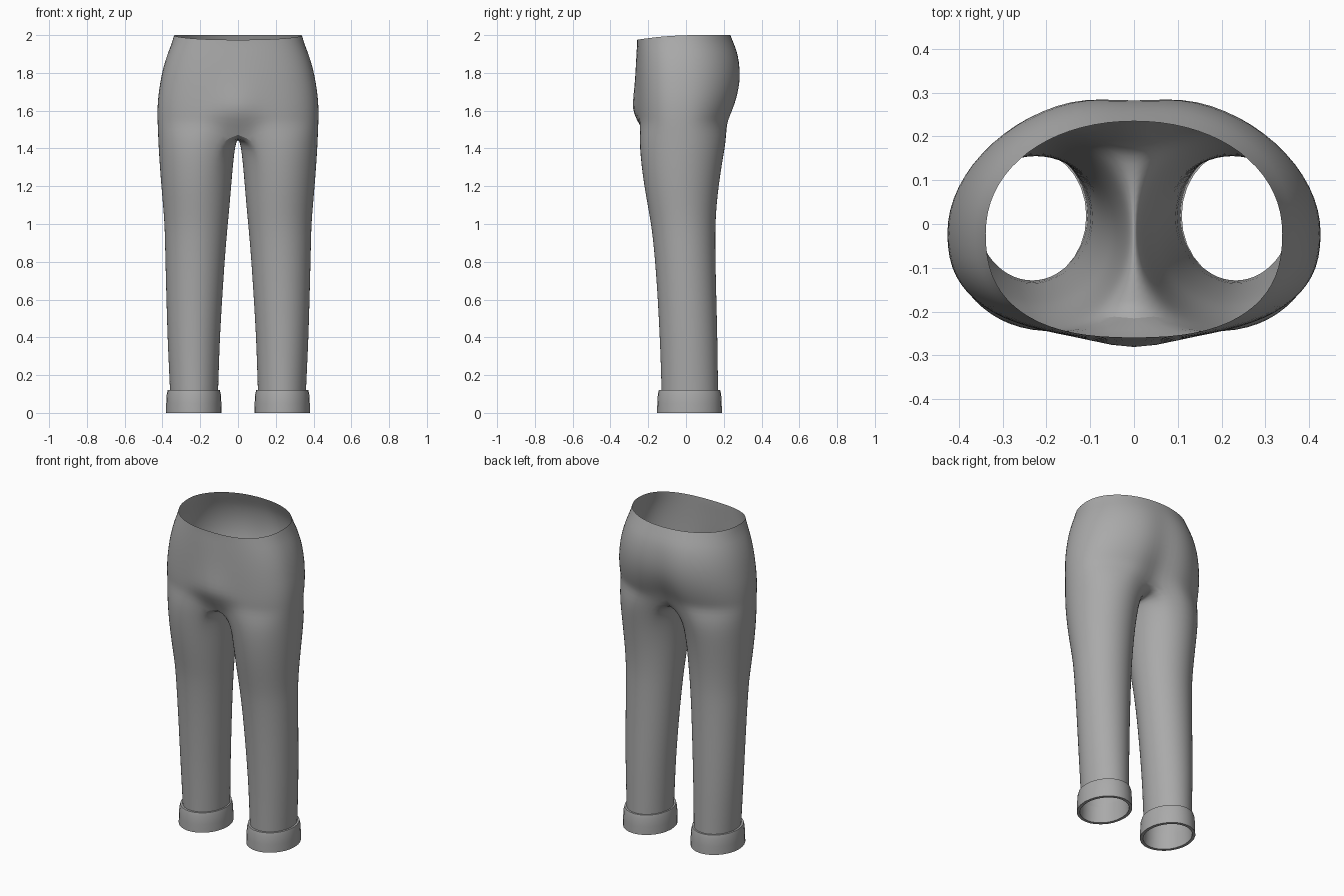
import bpy, math

if "Cube" in bpy.data.objects:
    bpy.data.objects.remove(bpy.data.objects["Cube"])

N = 28        # points around a leg
M = 18        # points 0..M form the outer arc shared with the hips
YC = -0.02    # depth of the widest point of the hips

grey = bpy.data.materials.new("grey_cloth")
grey.diffuse_color = (0.4, 0.4, 0.4, 1)
grey.use_nodes = True
grey.node_tree.nodes["Principled BSDF"].inputs["Base Color"].default_value = grey.diffuse_color


def spow(v, p):
    return math.copysign(abs(v) ** p, v)


def leg_ring(z, xi, xo, yf, yb, grow=0.0):
    """Oval ring; point 0 is front inner, counter-clockwise from above."""
    cx, cy = (xi + xo) / 2, (yf + yb) / 2
    rx, ry = (xo - xi) / 2 + grow, (yb - yf) / 2 + grow
    pts = []
    for i in range(N):
        a = (i - M / 2) * math.tau / N
        pts.append((cx + rx * math.cos(a), cy + ry * math.sin(a), z))
    return pts


def hip_arc(z, xo, yf, yb, bump, cleft, drop_f=0.0, drop_b=0.0):
    """Half ring from front centre around the side to back centre."""
    pts = []
    for i in range(M + 1):
        a = math.pi * (i / M - 0.5)
        c, s = max(0.0, math.cos(a)), math.sin(a)
        p = 0.80 if s < 0 else 0.96
        x = xo * spow(c, p) if 0 < i < M else 0.0
        y = YC + spow(s, p) * ((YC - yf) if s < 0 else (yb - YC))
        fall = math.exp(-(x / 0.085) ** 2)
        y -= fall * (bump if s < 0 else cleft)
        pts.append((x, y, z - fall * (drop_f if s < 0 else drop_b)))
    return pts


def make_object(name, verts, faces):
    mesh = bpy.data.meshes.new(name)
    mesh.from_pydata(verts, [], faces)
    mesh.materials.append(grey)
    ob = bpy.data.objects.new(name, mesh)
    bpy.context.collection.objects.link(ob)
    bpy.context.view_layer.objects.active = ob
    ob.select_set(True)
    bpy.ops.object.shade_smooth_by_angle(angle=math.radians(60))
    ob.select_set(False)
    mir = ob.modifiers.new("mirror", 'MIRROR')
    mir.use_clip = True
    mir.merge_threshold = 0.0005
    return ob


# Hip rows: z, half width, front, back, front bump, back cleft, centre drops
hips = [
    (1.53, .427, -.256, .238, -.050, .070, .070, .045),
    (1.57, .428, -.258, .252, .012, .052, .015, .010),
    (1.61, .428, -.260, .268, .033, .040),
    (1.67, .425, -.261, .287, .026, .030),
    (1.74, .415, -.262, .300, .014, .022),
    (1.82, .400, -.262, .301, .007, .018),
    (1.90, .375, -.261, .284, .003, .010),
    (1.95, .354, -.260, .260, 0, .004),
    (2.00, .340, -.260, .236, 0, 0),
]
# Leg rows: z, inner x, outer x, front, back, blend towards crotch ring
legs = [
    (0.10, .105, .360, -.130, .171, 0),
    (0.25, .100, .367, -.134, .169, 0),
    (0.40, .095, .374, -.140, .167, 0),
    (0.60, .083, .380, -.150, .162, 0),
    (0.80, .070, .385, -.164, .157, 0),
    (0.92, .060, .388, -.176, .156, 0),
    (1.00, .053, .390, -.186, .157, 0),
    (1.10, .043, .398, -.204, .163, 0),
    (1.20, .035, .407, -.222, .174, 0),
    (1.30, .027, .415, -.237, .189, .05),
    (1.37, .022, .420, -.246, .204, .20),
    (1.41, .020, .422, -.250, .212, .50),
]

# Crotch ring: first hip arc closed by a saddle seam on the centre plane
crotch = hip_arc(*hips[0])
front, back = crotch[0], crotch[M]
for i in range(M + 1, N):
    t = (i - M) / (N - M)
    end = front[2] if t > 0.5 else back[2]
    z = 1.45 + (end - 1.45) * abs(1 - 2 * t) ** 2.5
    crotch.append((0.0, back[1] + (front[1] - back[1]) * t, z))

# Trousers shell: leg rings, crotch ring, then hip arcs up to the waist
verts, faces = [], []
for z, xi, xo, yf, yb, w in legs:
    ring = leg_ring(z, xi, xo, yf, yb)
    verts += [tuple(a + (b - a) * w for a, b in zip(p, q))
              for p, q in zip(ring, crotch)]
verts += crotch
for r in range(len(legs)):
    for i in range(N):
        j = (i + 1) % N
        faces.append((r * N + i, r * N + j, (r + 1) * N + j, (r + 1) * N + i))
low = len(legs) * N
for k, row in enumerate(hips[1:]):
    arc = hip_arc(*row)
    if k == len(hips) - 2:      # waist edge dips at the front
        arc = [(x, y, 2.0 - 0.025 * (max(0, 0.05 - y) / 0.31) ** 2)
               for x, y, z in arc]
    top = len(verts)
    verts += arc
    for i in range(M):
        faces.append((low + i, low + i + 1, top + i + 1, top + i))
    low = top
trousers = make_object("trousers", verts, faces)
sub = trousers.modifiers.new("smooth", 'SUBSURF')
sub.levels = sub.render_levels = 1

# Turned-up cuffs: closed band around each ankle (z, outward offset)
profile = [(0.0, .020), (0.05, .019), (0.10, .016), (0.12, .011),
           (0.12, -.002), (0.0, .002)]
verts, faces = [], []
for z, grow in profile:
    verts += leg_ring(z, .107, .361, -.133, .170, grow)
P = len(profile)
for r in range(P):
    s = (r + 1) % P
    for i in range(N):
        j = (i + 1) % N
        faces.append((r * N + i, r * N + j, s * N + j, s * N + i))
make_object("cuffs", verts, faces)
